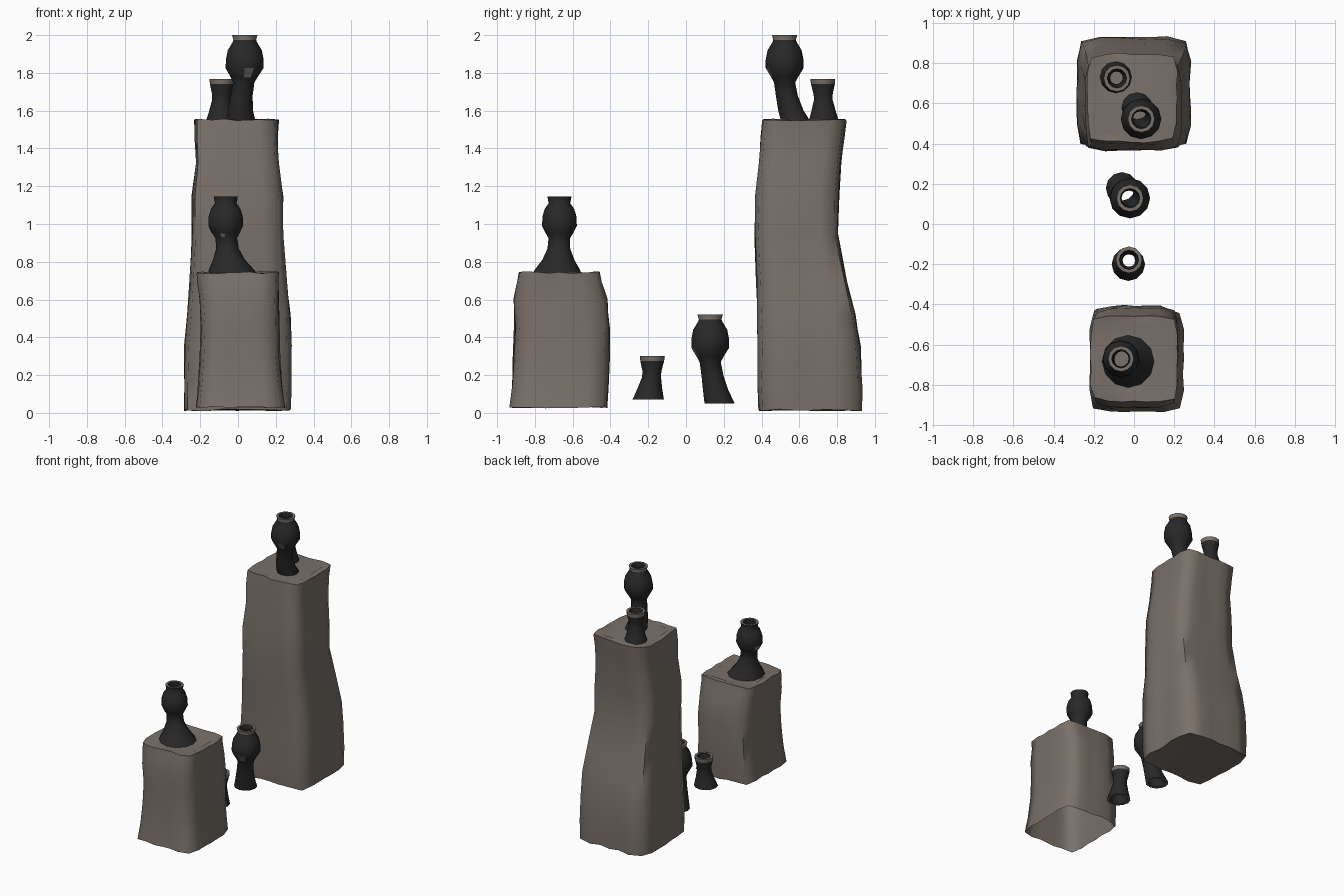
import bpy, bmesh, math, random

if "Cube" in bpy.data.objects:
    bpy.data.objects.remove(bpy.data.objects["Cube"])

random.seed(4)


def mat(name, col):
    m = bpy.data.materials.new(name)
    m.diffuse_color = (*col, 1)
    m.use_nodes = True
    m.node_tree.nodes["Principled BSDF"].inputs["Base Color"].default_value = m.diffuse_color
    return m


STONE = mat("warm_grey_stone", (0.195, 0.165, 0.143))
SOOT = mat("dark_soot", (0.021, 0.021, 0.021))


def finish(bm, name, mats, angle):
    bmesh.ops.recalc_face_normals(bm, faces=bm.faces[:])
    me = bpy.data.meshes.new(name)
    bm.to_mesh(me)
    bm.free()
    for m in mats:
        me.materials.append(m)
    ob = bpy.data.objects.new(name, me)
    bpy.context.collection.objects.link(ob)
    bpy.ops.object.select_all(action='DESELECT')
    ob.select_set(True)
    bpy.context.view_layer.objects.active = ob
    bpy.ops.object.shade_smooth_by_angle(angle=math.radians(angle))
    return ob


def skin(bm, rings, closed=False):
    """Join successive rings with quads; returns the faces as [ring][side]."""
    n = len(rings[0])
    out = []
    for i in range(len(rings) if closed else len(rings) - 1):
        a, b = rings[i], rings[(i + 1) % len(rings)]
        out.append([bm.faces.new((a[k], a[(k + 1) % n], b[(k + 1) % n], b[k]))
                    for k in range(n)])
    return out


def pillar(name, levels, bottom):
    """levels: (z, xmin, xmax, ymin, ymax), a rough-hewn square column."""
    bm = bmesh.new()
    n = 24
    drift = [0.0] * n
    rings = []

    def ring(lv, inset=1.0, jit=0.0):
        z, x0, x1, y0, y1 = lv
        vs = []
        for k in range(n):
            a = 2 * math.pi * k / n
            c, s = math.cos(a), math.sin(a)
            r = (abs(c) ** 9 + abs(s) ** 9) ** (-1 / 9)
            drift[k] = 0.5 * drift[k] + random.uniform(0, jit)
            q = r * inset * (1 - drift[k])
            vs.append(bm.verts.new(((x0 + x1) / 2 + q * c * (x1 - x0) / 2,
                                    (y0 + y1) / 2 + q * s * (y1 - y0) / 2,
                                    z + random.uniform(-.006, .006))))
        return vs

    if bottom:
        rings.append(ring(levels[0], 0.85))
    for lv in levels:
        rings.append(ring(lv, 1.0, 0.035))
    rings.append(ring(levels[-1], 0.82))
    skin(bm, rings)
    bm.faces.new(rings[-1])
    if bottom:
        bm.faces.new(rings[0])
    return finish(bm, name, [STONE], 70)


def chimney(name, prof, origin, path, spots=(), wall=0.018, lip=0.03):
    """prof: (z, radius); path: (z, dx, dy) centre line, origin added to all."""
    bm = bmesh.new()
    n = 12

    def centre(z):
        for (z0, x0, y0), (z1, x1, y1) in zip(path, path[1:]):
            if z <= z1 + 1e-6:
                t = (z - z0) / (z1 - z0)
                return x0 + t * (x1 - x0), y0 + t * (y1 - y0)
        return path[-1][1:]

    top = prof[-1][0]
    loop = list(prof) + [(z, r - wall) for z, r in reversed(prof)]
    rings = []
    for z, r in loop:
        cx, cy = centre(z)
        rings.append([bm.verts.new((origin[0] + cx + r * math.cos(2 * math.pi * k / n),
                                    origin[1] + cy + r * math.sin(2 * math.pi * k / n),
                                    origin[2] + z)) for k in range(n)])
    faces = skin(bm, rings, closed=True)
    # stone-coloured mouth and underside, dark elsewhere
    m = len(prof)
    for i, row in enumerate(faces):
        za, zb = loop[i][0], loop[(i + 1) % len(loop)][0]
        stone = i == len(loop) - 1 or i == m - 1 or (i < m and min(za, zb) > top - lip - 0.005)
        for f in row:
            f.material_index = 1 if stone else 0
    # worn patches: a small inset panel on the chosen face
    for row, deg in spots:
        f = faces[row][int((deg % 360) / (360 / n))]
        bmesh.ops.inset_individual(bm, faces=[f], thickness=0.009)
        f.material_index = 1
    return finish(bm, name, [SOOT, STONE], 50)


# Stone columns
pillar("short_pillar", [
    (.03, -.225, .25, -.94, -.415), (.15, -.215, .235, -.925, -.405),
    (.3, -.205, .225, -.92, -.40), (.45, -.20, .225, -.915, -.40),
    (.6, -.21, .22, -.92, -.41), (.69, -.22, .22, -.90, -.44),
    (.742, -.225, .225, -.89, -.45)], False)
pillar("tall_pillar", [
    (.015, -.29, .28, .38, .935), (.15, -.29, .285, .375, .935),
    (.35, -.29, .29, .375, .93), (.52, -.275, .285, .37, .905),
    (.7, -.26, .265, .365, .86), (.95, -.25, .245, .355, .81),
    (1.15, -.25, .245, .36, .815), (1.32, -.23, .22, .38, .825),
    (1.46, -.235, .215, .39, .845), (1.552, -.24, .22, .40, .855)], True)

# Chimney pots: tall bulbous kind and small flared kind
BULB = [(.05, .08), (.12, .067), (.2, .058), (.27, .056), (.295, .07), (.345, .1),
        (.39, .1), (.44, .09), (.485, .063), (.495, .06), (.52, .067)]
FLARE = [(.07, .083), (.13, .065), (.19, .05), (.22, .05), (.275, .063), (.302, .066)]
LEAN = [(.05, -.04, .05), (.15, -.025, .02), (.27, -.005, 0), (.38, 0, 0), (.52, 0, 0)]
LEAN_S = [(.07, -.003, -.022), (.2, 0, -.003), (.302, 0, 0)]
chimney("ground_bulb_chimney", BULB, (-.02, .128, 0), LEAN, [(4, -75)], lip=.025)
chimney("pillar_bulb_chimney", BULB, (.036, .522, 1.48),
        [(.05, -.02, .065)] + LEAN[1:], [(4, -75)], lip=.025)
chimney("ground_flared_chimney", FLARE, (-.025, -.178, 0), LEAN_S, lip=.022)
chimney("pillar_flared_chimney", FLARE, (-.085, .724, 1.465),
        [(.07, -.005, .006), (.302, 0, 0)], lip=.022)
WIDE = [(.72, .14), (.76, .118), (.81, .085), (.87, .06), (.925, .057), (.955, .075),
        (.99, .092), (1.04, .09), (1.08, .078), (1.11, .057), (1.145, .064)]
chimney("short_pillar_chimney", WIDE, (-.065, -.67, 0),
        [(.72, .04, -.015), (.82, .015, -.005), (.95, 0, 0), (1.145, 0, 0)],
        [(5, 158), (4, -105)], lip=.03)
